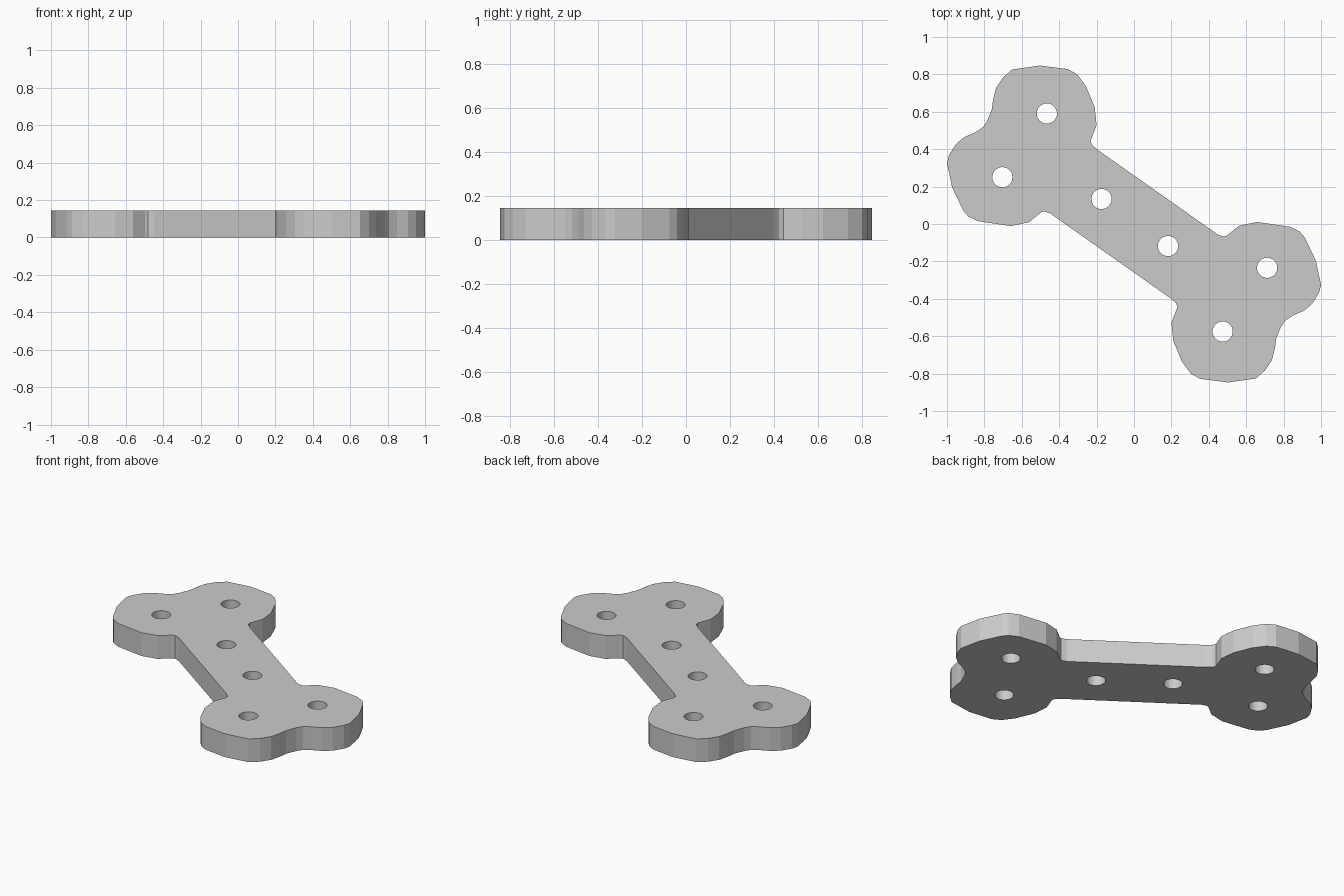
import bpy, bmesh
from math import cos, sin, tau

if "Cube" in bpy.data.objects:
    bpy.data.objects.remove(bpy.data.objects["Cube"])

HEIGHT = 0.145
HOLE_R = 0.054
HOLE_CENTRE = (0.004, 0.008)

# Outline of one lobed head, counterclockwise from shaft edge to shaft edge
HEAD = [
    (-0.195, 0.397), (-0.225, 0.424), (-0.232, 0.444), (-0.200, 0.529),
    (-0.210, 0.624), (-0.257, 0.737), (-0.305, 0.801), (-0.353, 0.828),
    (-0.503, 0.847), (-0.652, 0.826), (-0.700, 0.784), (-0.738, 0.727),
    (-0.754, 0.662), (-0.760, 0.614), (-0.786, 0.550), (-0.807, 0.518),
    (-0.850, 0.489), (-0.909, 0.464), (-0.952, 0.427), (-0.989, 0.368),
    (-1.000, 0.326), (-0.973, 0.197), (-0.914, 0.074), (-0.888, 0.042),
    (-0.834, 0.015), (-0.658, -0.011), (-0.561, 0.010), (-0.497, 0.062),
    (-0.481, 0.068), (-0.449, 0.057),
]
HOLES = [(0.178, -0.126), (-0.470, 0.583), (-0.708, 0.242)]


def half_turn(points):
    return [(-x, -y) for x, y in points]


def prism(bm, points, z0, z1):
    """Extrude a closed outline between two heights."""
    low = [bm.verts.new((x, y, z0)) for x, y in points]
    high = [bm.verts.new((x, y, z1)) for x, y in points]
    bm.faces.new(high)
    bm.faces.new(low[::-1])
    n = len(points)
    for i in range(n):
        j = (i + 1) % n
        bm.faces.new((low[i], low[j], high[j], high[i]))


def to_object(bm, name):
    mesh = bpy.data.meshes.new(name)
    bm.to_mesh(mesh)
    bm.free()
    obj = bpy.data.objects.new(name, mesh)
    bpy.context.collection.objects.link(obj)
    return obj


# Bone plate: one head plus its half-turned copy
bm = bmesh.new()
prism(bm, HEAD + half_turn(HEAD), 0, HEIGHT)
plate = to_object(bm, "bone_plate")

# Six round through holes
bm = bmesh.new()
for x, y in HOLES + half_turn(HOLES):
    cx, cy = x + HOLE_CENTRE[0], y + HOLE_CENTRE[1]
    ring = [(cx + HOLE_R * cos(tau * i / 32), cy + HOLE_R * sin(tau * i / 32))
            for i in range(32)]
    prism(bm, ring, -0.1, HEIGHT + 0.1)
cutter = to_object(bm, "hole_cutter")
cutter.hide_render = True

cut = plate.modifiers.new("holes", 'BOOLEAN')
cut.operation = 'DIFFERENCE'
cut.solver = 'EXACT'
cut.object = cutter
bpy.context.view_layer.objects.active = plate
plate.select_set(True)
bpy.ops.object.modifier_apply(modifier=cut.name)
bpy.data.objects.remove(cutter)
